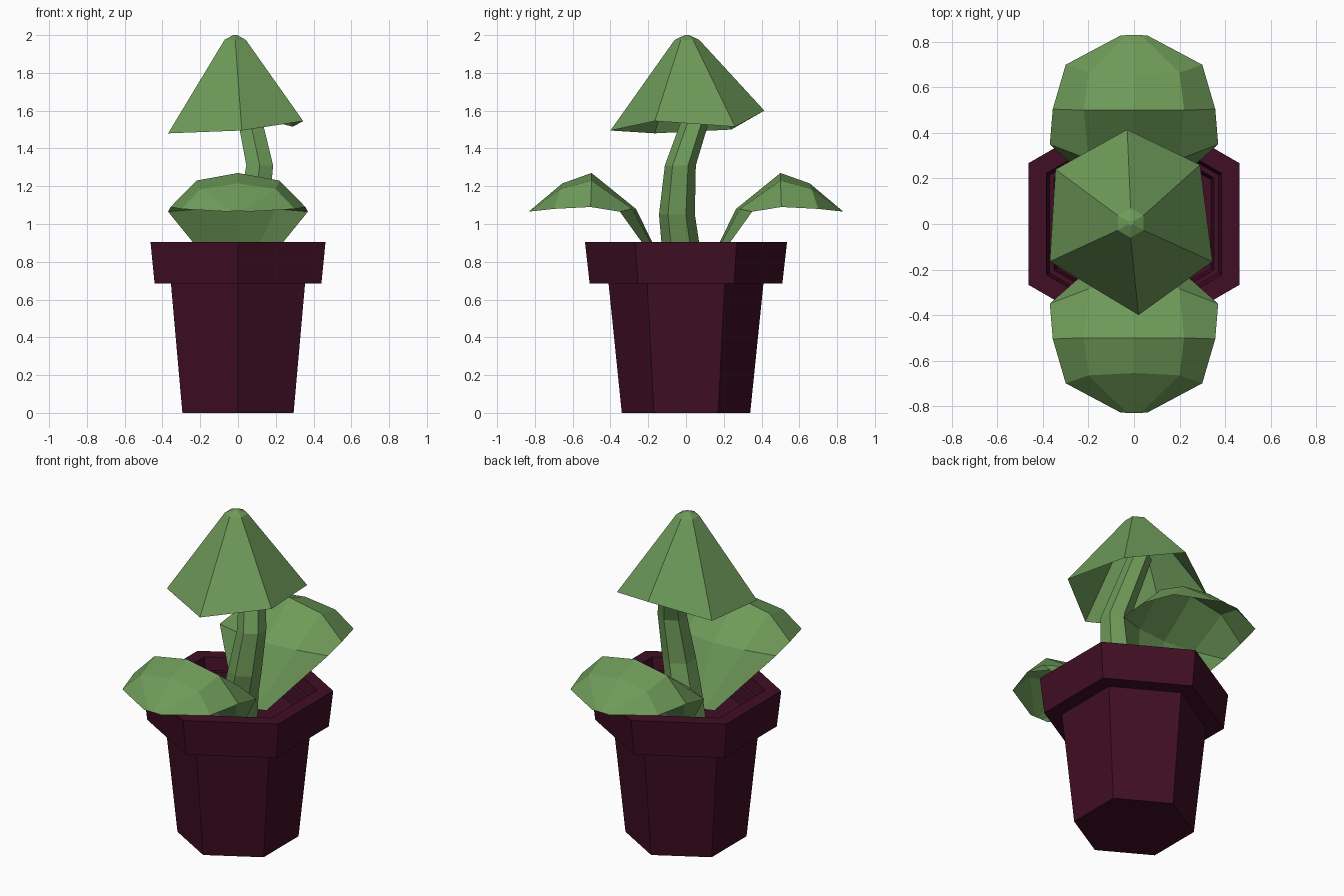
import bpy, bmesh
from math import sin, cos, pi

cube = bpy.data.objects.get("Cube")
if cube:
    bpy.data.objects.remove(cube)


def material(name, color):
    m = bpy.data.materials.new(name)
    m.use_nodes = True
    m.diffuse_color = (*color, 1)
    m.node_tree.nodes["Principled BSDF"].inputs["Base Color"].default_value = (*color, 1)
    return m


GREEN = material("leaf green", (0.156, 0.325, 0.1))
MAROON = material("dark maroon", (0.051, 0.0044, 0.0176))


def hexagon(r, z, x=0, y=0):
    """Ring of six points with corners on the y axis."""
    return [(x + r * sin(i * pi / 3), y + r * cos(i * pi / 3), z) for i in range(6)]


def loft(name, rows, mat, closed=True, caps=(False, False), upward=False):
    """Skin rows of equal length into one flat-shaded mesh."""
    bm = bmesh.new()
    grid = [[bm.verts.new(p) for p in row] for row in rows]
    n = len(grid[0])
    for a, b in zip(grid, grid[1:]):
        for i in range(n if closed else n - 1):
            j = (i + 1) % n
            bm.faces.new((a[i], a[j], b[j], b[i]))
    for end, cap in zip((grid[0], grid[-1]), caps):
        if cap:
            bm.faces.new(end)
    bmesh.ops.recalc_face_normals(bm, faces=bm.faces)
    bm.normal_update()
    if upward and sum(f.normal.z * f.calc_area() for f in bm.faces) < 0:
        bmesh.ops.reverse_faces(bm, faces=bm.faces)
    mesh = bpy.data.meshes.new(name)
    bm.to_mesh(mesh)
    bm.free()
    mesh.materials.append(mat)
    obj = bpy.data.objects.new(name, mesh)
    bpy.context.collection.objects.link(obj)
    return obj


# Pot: outer wall, overhanging rim, stepped inside and floor
pot_profile = [(0.34, 0), (0.41, 0.685), (0.51, 0.685), (0.535, 0.905), (0.445, 0.905),
               (0.43, 0.83), (0.405, 0.83), (0.39, 0.73)]
loft("pot", [hexagon(r, z) for r, z in pot_profile], MAROON, caps=(True, True))

# Bent stem: radius, height, centre
stem_path = [(0.11, 0.73, 0, 0), (0.1, 0.9, 0.04, -0.03), (0.095, 1.05, 0.08, -0.048),
             (0.082, 1.31, 0.115, -0.03), (0.075, 1.52, 0.07, 0.04), (0.07, 1.68, 0.035, 0.09)]
loft("stem", [hexagon(*p) for p in stem_path], GREEN, caps=(True, True))

# Drooping cap: uneven open hem, narrow crown and a low peak
hem = [(-0.03, 0.415, 1.6), (0.29, 0.26, 1.515), (0.345, -0.165, 1.545),
       (0.02, -0.4, 1.495), (-0.37, -0.165, 1.48), (-0.345, 0.24, 1.5)]
crown = hexagon(0.065, 1.975, -0.015, 0.005)
peak = hexagon(0.012, 2.0, -0.015, 0.005)
loft("cap", [hem, crown, peak], GREEN, caps=(False, True), upward=True)

# Leaves: rows of (centre, inner, edge) points mirrored across x
leaf_half = [
    [(0, 0.1, 0.745), (0.05, 0.1, 0.745), (0.11, 0.12, 0.745)],
    [(0, 0.265, 1.08), (0.2, 0.285, 1.08), (0.37, 0.35, 1.065)],
    [(0, 0.5, 1.27), (0.22, 0.5, 1.23), (0.357, 0.505, 1.09)],
    [(0, 0.655, 1.215), (0.2, 0.665, 1.185), (0.3, 0.7, 1.08)],
    [(0, 0.83, 1.068), (0.03, 0.83, 1.068), (0.06, 0.828, 1.066)],
]
for name, side in (("front_leaf", -1), ("back_leaf", 1)):
    rows = []
    for row in leaf_half:
        right = [(x, side * y, z) for x, y, z in row]
        rows.append([(-x, y, z) for x, y, z in right[:0:-1]] + right)
    loft(name, rows, GREEN, closed=False, upward=True)
